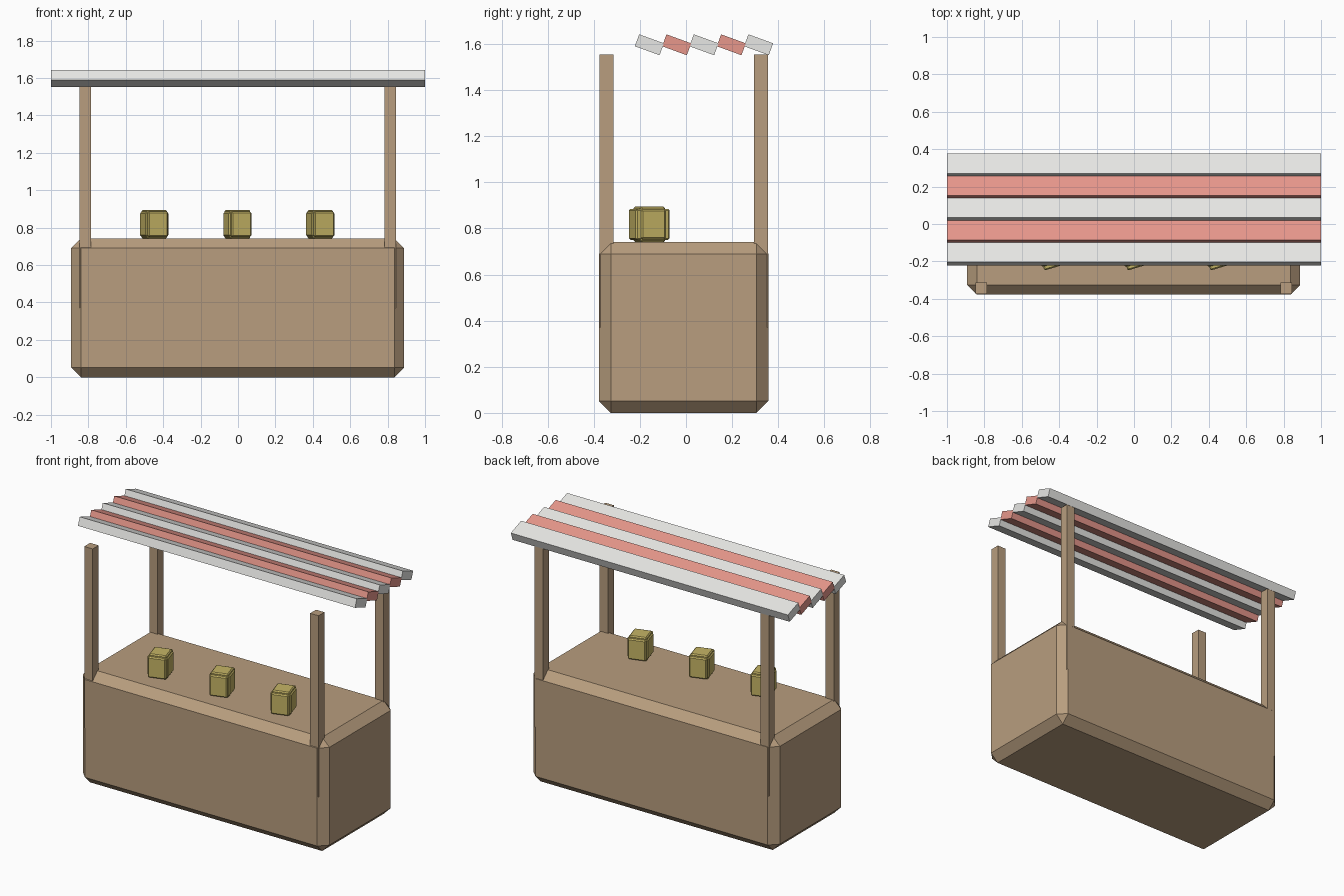
import bpy
import math

cube = bpy.data.objects.get("Cube")
if cube:
    bpy.data.objects.remove(cube, do_unlink=True)


def make_material(name, rgb):
    mat = bpy.data.materials.new(name)
    mat.use_nodes = True
    color = (*rgb, 1)
    mat.diffuse_color = color
    mat.node_tree.nodes["Principled BSDF"].inputs["Base Color"].default_value = color
    return mat


wood = make_material("tan wood", (0.48, 0.34, 0.21))
white = make_material("awning white", (0.8, 0.8, 0.78))
red = make_material("awning red", (0.8, 0.31, 0.26))
gold = make_material("dull gold", (0.56, 0.46, 0.13))


def box(name, center, size, mat, rotation=(0, 0, 0), bevel=0):
    """Flat-shaded box with an optional single chamfer."""
    bpy.ops.mesh.primitive_cube_add(size=1, location=center, rotation=rotation)
    obj = bpy.context.object
    obj.name = name
    obj.scale = size
    bpy.ops.object.transform_apply(location=False, rotation=False, scale=True)
    obj.data.materials.append(mat)
    if bevel:
        mod = obj.modifiers.new("chamfer", 'BEVEL')
        mod.width = bevel
        mod.segments = 1
    return obj


# Chamfered counter
box("counter", (-0.002, -0.01, 0.371), (1.78, 0.736, 0.742), wood, bevel=0.052)

# Four corner posts, sunk into the counter
for side, x in (("right", -0.817), ("left", 0.813)):
    for end, y in (("front", -0.344), ("back", 0.326)):
        box(f"{end}_{side}_post", (x, y, 0.963), (0.061, 0.061, 1.184), wood)

# Overlapping awning slats in alternating colours
for i in range(5):
    box(f"awning_slat_{i + 1}", (0, -0.159 + 0.1185 * i, 1.597),
        (2, 0.114, 0.055), red if i % 2 else white,
        rotation=(math.radians(-20), 0, 0))

# Small goods: crossed chamfered blocks, turned slightly
turn = (0, 0, math.radians(17))
for i, x in enumerate((-0.448, -0.003, 0.44)):
    for part, size in (("side_block", (0.128, 0.112, 0.13)),
                       ("front_block", (0.112, 0.154, 0.135)),
                       ("upright_block", (0.112, 0.112, 0.155))):
        box(f"goods_{i + 1}_{part}", (x, -0.159, 0.818), size, gold, turn, 0.007)
